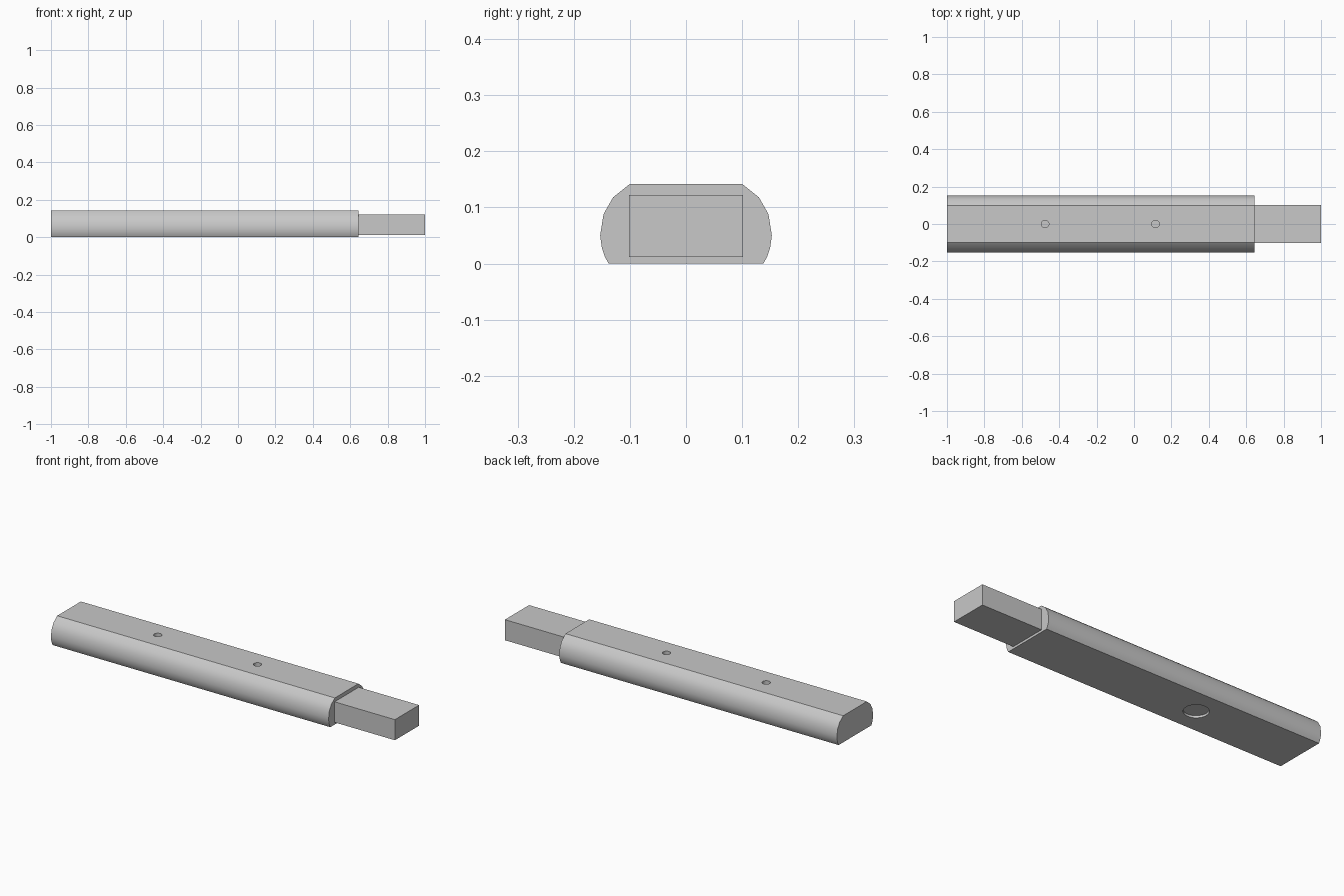
import bpy
import bmesh
from mathutils import Matrix, Vector

cube = bpy.data.objects.get("Cube")
if cube:
    bpy.data.objects.remove(cube, do_unlink=True)

grey = bpy.data.materials.new("plain grey")
grey.use_nodes = True
colour = (0.58, 0.58, 0.58, 1)
grey.diffuse_color = colour
grey.node_tree.nodes["Principled BSDF"].inputs["Base Color"].default_value = colour


def finish(name, bm):
    bmesh.ops.recalc_face_normals(bm, faces=bm.faces)
    mesh = bpy.data.meshes.new(name)
    bm.to_mesh(mesh)
    bm.free()
    mesh.materials.append(grey)
    ob = bpy.data.objects.new(name, mesh)
    bpy.context.collection.objects.link(ob)
    return ob


def extrude_profile(name, points, x0, x1):
    """Sweep a (y, z) outline along x."""
    bm = bmesh.new()
    face = bm.faces.new([bm.verts.new((x0, y, z)) for y, z in points])
    moved = bmesh.ops.extrude_face_region(bm, geom=[face], use_keep_orig=True)["geom"]
    verts = [v for v in moved if isinstance(v, bmesh.types.BMVert)]
    bmesh.ops.translate(bm, verts=verts, vec=Vector((x1 - x0, 0, 0)))
    return finish(name, bm)


def drill(target, x, radius, z0, z1):
    """Cut a round upright hole between two heights."""
    bm = bmesh.new()
    bmesh.ops.create_cone(bm, cap_ends=True, segments=32, radius1=radius, radius2=radius,
                          depth=z1 - z0, matrix=Matrix.Translation((x, 0, (z0 + z1) / 2)))
    cutter = finish("hole_cutter", bm)
    cutter.hide_render = True
    mod = target.modifiers.new("hole", "BOOLEAN")
    mod.operation = "DIFFERENCE"
    mod.solver = "EXACT"
    mod.object = cutter
    bpy.context.view_layer.objects.active = target
    bpy.ops.object.modifier_apply(modifier=mod.name)
    bpy.data.objects.remove(cutter, do_unlink=True)


# Main body: flat top and bottom with rounded sides
half = [(0.138, 0), (0.145, 0.013), (0.15, 0.028), (0.153, 0.05),
        (0.147, 0.088), (0.13, 0.118), (0.10, 0.142)]
outline = half + [(-y, z) for y, z in reversed(half)]
body = extrude_profile("body", outline, -1, 0.643)

# Two small screw holes on top, one wide recess underneath
for x in (-0.475, 0.115):
    drill(body, x, 0.02, 0.122, 0.2)
drill(body, -0.375, 0.061, -0.1, 0.012)

# Rectangular tongue at the left end
tongue = extrude_profile("tongue", [(-0.102, 0.012), (0.102, 0.012),
                                    (0.102, 0.122), (-0.102, 0.122)], 0.6, 1)

# Smooth the rounded sides, keep the hard edges
bpy.ops.object.select_all(action="DESELECT")
body.select_set(True)
bpy.context.view_layer.objects.active = body
bpy.ops.object.shade_smooth_by_angle(angle=0.52)
